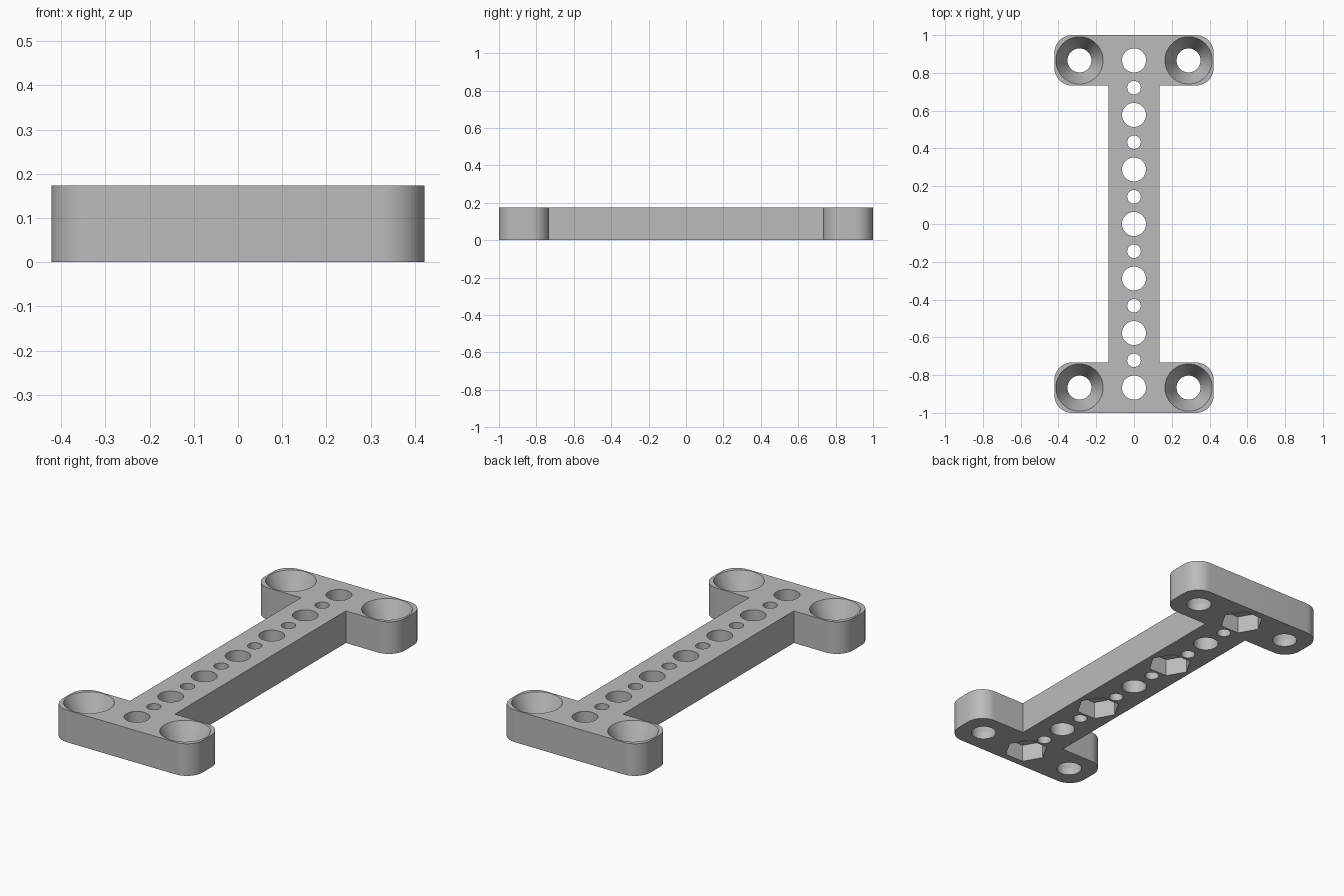
import bpy, bmesh
from math import cos, sin, pi, radians

old = bpy.data.objects.get("Cube")
if old:
    bpy.data.objects.remove(old, do_unlink=True)

THICK = 0.174        # plate thickness
PITCH = 0.2887       # spacing of the large holes
HALF_W = 0.422       # half width of the end plates
BAR_W = 0.1345       # half width of the bar
INNER_Y = 0.733      # inner edge of the end plates
CORNER = 0.095       # end plate corner radius
HOLE, PILOT, SINK, NUT = 0.0635, 0.036, 0.125, 0.111

grey = bpy.data.materials.new("light grey")
grey.use_nodes = True
colour = (0.5, 0.5, 0.5, 1)
grey.diffuse_color = colour
grey.node_tree.nodes["Principled BSDF"].inputs["Base Color"].default_value = colour


def make_object(name, bm):
    bmesh.ops.recalc_face_normals(bm, faces=bm.faces)
    mesh = bpy.data.meshes.new(name)
    bm.to_mesh(mesh)
    bm.free()
    mesh.materials.append(grey)
    obj = bpy.data.objects.new(name, mesh)
    bpy.context.collection.objects.link(obj)
    return obj


def arc(cx, cy, start, r=CORNER, steps=12):
    """Quarter circle, counter-clockwise from the start angle."""
    angles = [radians(start + 90 * i / steps) for i in range(steps + 1)]
    return [(cx + r * cos(a), cy + r * sin(a)) for a in angles]


def add_turned(bm, x, y, profile, sides=48):
    """Closed solid turned from (radius, height) pairs."""
    rings = [[bm.verts.new((x + r * cos(2 * pi * i / sides),
                            y + r * sin(2 * pi * i / sides), z))
              for i in range(sides)] for r, z in profile]
    for low, high in zip(rings, rings[1:]):
        for i in range(sides):
            j = (i + 1) % sides
            bm.faces.new((low[i], low[j], high[j], high[i]))
    bm.faces.new(rings[0])
    bm.faces.new(rings[-1])


# Plate outline: one quarter, mirrored into the full shape
quarter = ([(BAR_W, INNER_Y)]
           + arc(HALF_W - CORNER, INNER_Y + CORNER, -90)
           + arc(HALF_W - CORNER, 1 - CORNER, 0))
half = quarter + [(-x, y) for x, y in reversed(quarter)]
outline = half + [(-x, -y) for x, y in half]
bm = bmesh.new()
base = bm.faces.new([bm.verts.new((x, y, 0)) for x, y in outline])
top = bmesh.ops.extrude_face_region(bm, geom=[base])
bmesh.ops.translate(bm, vec=(0, 0, THICK),
                    verts=[v for v in top["geom"] if isinstance(v, bmesh.types.BMVert)])
bracket = make_object("mounting_bracket", bm)

# Through holes along the bar and countersunk holes at the corners
holes = bmesh.new()
through = (-0.1, THICK + 0.1)
for i in range(-3, 4):
    add_turned(holes, 0, i * PITCH, [(HOLE, z) for z in through])
    if i < 3:
        add_turned(holes, 0, (i + 0.5) * PITCH, [(PILOT, z) for z in through], 32)
for sx in (-1, 1):
    for sy in (-1, 1):
        add_turned(holes, sx * PITCH, sy * 3 * PITCH,
                   [(HOLE, -0.1), (HOLE, 0.04), (SINK, THICK), (SINK, THICK + 0.1)])

# Hexagonal nut pockets underneath
pockets = bmesh.new()
for i in (-3, -1, 1, 3):
    add_turned(pockets, 0, i * PITCH, [(NUT, -0.1), (NUT, 0.095)], 6)

bpy.context.view_layer.objects.active = bracket
for name, cutter_bm in (("hole_cutter", holes), ("pocket_cutter", pockets)):
    cutter = make_object(name, cutter_bm)
    cutter.hide_render = True
    mod = bracket.modifiers.new(name, "BOOLEAN")
    mod.operation = "DIFFERENCE"
    mod.solver = "EXACT"
    mod.object = cutter
    bpy.ops.object.modifier_apply(modifier=mod.name)
    bpy.data.objects.remove(cutter, do_unlink=True)

bpy.ops.object.select_all(action="DESELECT")
bracket.select_set(True)
bpy.ops.object.shade_smooth_by_angle(angle=radians(20))
